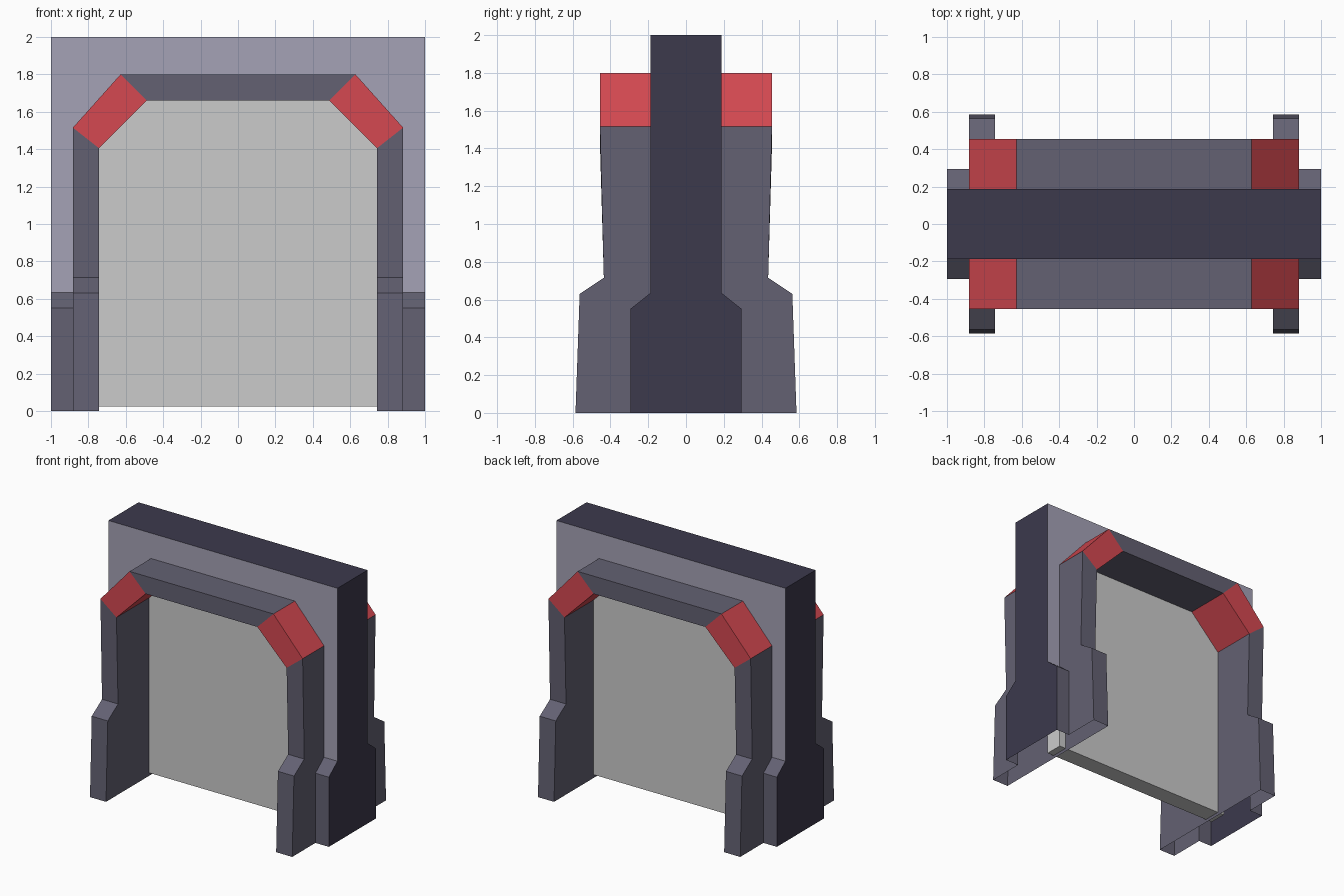
import bpy, bmesh
from mathutils import Vector

if "Cube" in bpy.data.objects:
    bpy.data.objects.remove(bpy.data.objects["Cube"])


def material(name, rgb):
    m = bpy.data.materials.new(name)
    m.diffuse_color = (*rgb, 1)
    m.use_nodes = True
    m.node_tree.nodes["Principled BSDF"].inputs["Base Color"].default_value = m.diffuse_color
    return m


SLATE = material("slate", (0.126, 0.12, 0.17))
LILAC = material("wall_lilac", (0.376, 0.363, 0.467))
NAVY = material("edge_navy", (0.045, 0.041, 0.073))
RED = material("corner_red", (0.665, 0.066, 0.083))


def shell(name, faces, mat):
    """Build the right/back quarter from (points, outward direction), mirror in x and y."""
    bm = bmesh.new()
    for pts, out in faces:
        f = bm.faces.new([bm.verts.new(p) for p in pts])
        f.normal_update()
        if f.normal.dot(Vector(out)) < 0:
            f.normal_flip()
    bmesh.ops.remove_doubles(bm, verts=bm.verts, dist=0.0005)
    me = bpy.data.meshes.new(name)
    bm.to_mesh(me)
    bm.free()
    me.materials.append(mat)
    ob = bpy.data.objects.new(name, me)
    bpy.context.collection.objects.link(ob)
    mod = ob.modifiers.new("Mirror", 'MIRROR')
    mod.use_axis = (True, True, False)
    mod.merge_threshold = 0.0005
    return ob


def side(x, profile):
    return [(x, y, z) for y, z in profile]


def front(y, outline):
    return [(x, y, z) for x, z in outline]


def strip(profile, x0, x1):
    return [([(x0, *a), (x1, *a), (x1, *b), (x0, *b)], (0, 1, 0.01))
            for a, b in zip(profile, profile[1:])]


# Key dimensions: frame inner/outer x, wall and frame depth
XI, XO, WY, FY = 0.743, 0.883, 0.188, 0.455
CI, CO = 0.488, 0.628            # where the corners meet the lintel
ZI, ZO, BI, BO = 1.405, 1.515, 1.66, 1.80
flare = [(0.295, 0), (0.295, 0.55), (WY, 0.635)]
leg = [(0.585, 0), (0.563, 0.63), (0.435, 0.715)]

# Wall faces around the frame
shell("wall_face", [(front(WY, [(1, 0.635), (1, 2), (0, 2), (0, BO), (CO, BO),
                                (XO, ZO), (XO, 0.635)]), (0, 1, 0))], LILAC)

# Wall sides and top
shell("wall_edge", [
    (side(1, [(0, 0)] + flare + [(WY, 2), (0, 2)]), (1, 0, 0)),
    ([(0, 0, 2), (1, 0, 2), (1, WY, 2), (0, WY, 2)], (0, 0, 1))], NAVY)

# Thickened wall feet
shell("wall_foot", strip(flare, XO, 1), SLATE)

# Frame legs, hollow underneath
shell("frame_leg", strip(leg, XI, XO) + [
    ([(XI, 0.435, 0.715), (XO, 0.435, 0.715), (XO, FY, ZO), (XI, FY, ZI)], (0, 1, 0)),
    (side(XO, flare + [(WY, ZO), (FY, ZO)] + leg[::-1]), (1, 0, 0)),
    (side(XI, [(0, 0)] + leg + [(FY, ZI), (0, ZI)]), (-1, 0, 0))], SLATE)

# Red diagonal corners
shell("frame_corner", [
    (front(FY, [(XI, ZI), (XO, ZO), (CO, BO), (CI, BI)]), (0, 1, 0)),
    ([(XO, WY, ZO), (XO, FY, ZO), (CO, FY, BO), (CO, WY, BO)], (1, 0, 1)),
    ([(XI, 0, ZI), (XI, FY, ZI), (CI, FY, BI), (CI, 0, BI)], (-1, 0, -1))], RED)

# Lintel
shell("frame_lintel", [
    (front(FY, [(0, BI), (CI, BI), (CO, BO), (0, BO)]), (0, 1, 0)),
    ([(0, WY, BO), (CO, WY, BO), (CO, FY, BO), (0, FY, BO)], (0, 0, 1)),
    ([(0, 0, BI), (CI, 0, BI), (CI, FY, BI), (0, FY, BI)], (0, 0, -1))], SLATE)

# Door panel, tucked into the frame on all sides
door = [(-0.8, 0.025), (0.8, 0.025), (0.8, 1.43), (0.53, 1.7), (-0.53, 1.7), (-0.8, 1.43)]
bm = bmesh.new()
f = bm.faces.new([bm.verts.new(p) for p in front(-0.05, door)])
ext = bmesh.ops.extrude_face_region(bm, geom=[f], use_keep_orig=True)
bmesh.ops.translate(bm, vec=(0, 0.14, 0),
                    verts=[v for v in ext["geom"] if isinstance(v, bmesh.types.BMVert)])
bmesh.ops.recalc_face_normals(bm, faces=bm.faces)
me = bpy.data.meshes.new("door_panel")
bm.to_mesh(me)
bm.free()
bpy.context.collection.objects.link(bpy.data.objects.new("door_panel", me))
